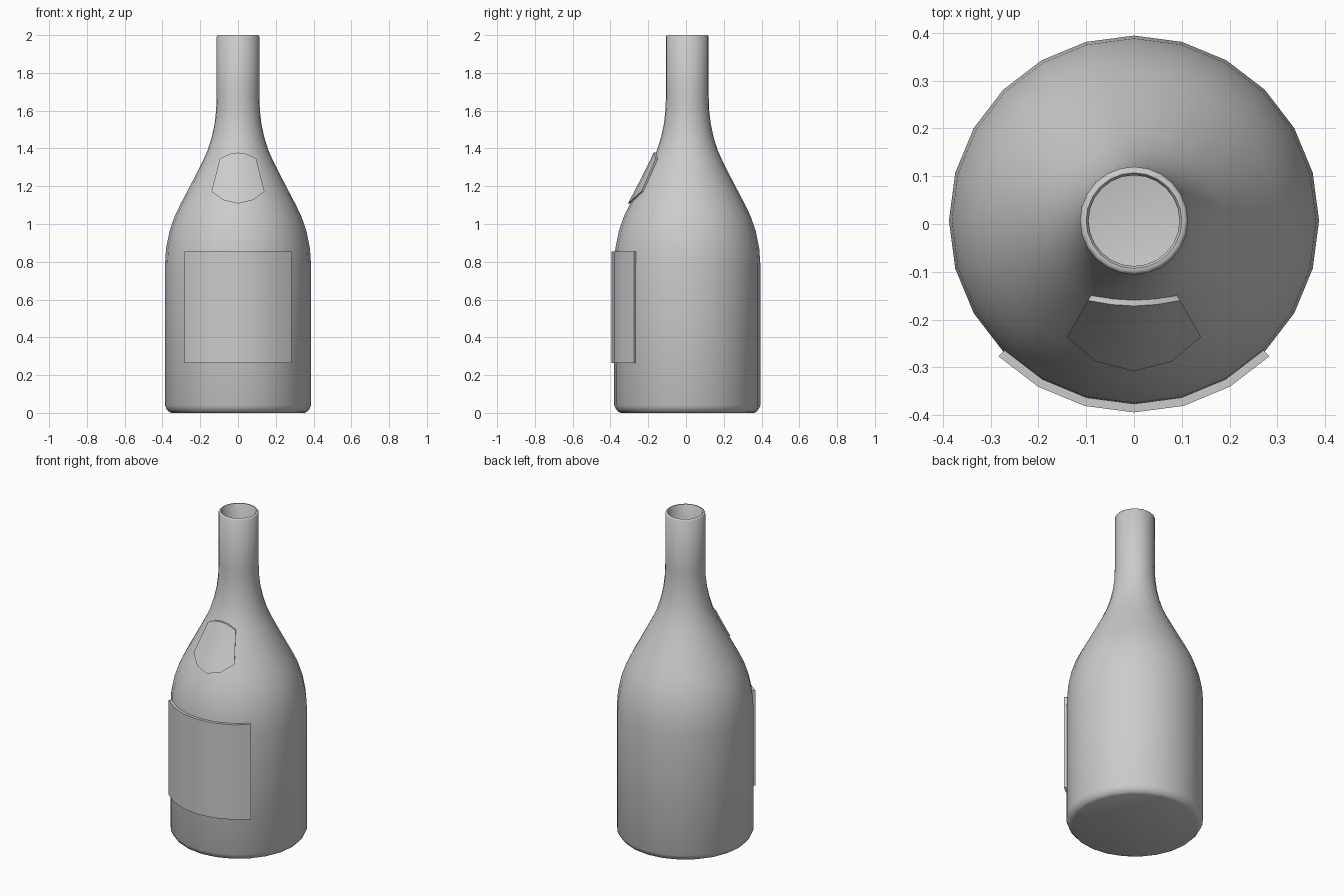
import bpy, bmesh
from math import sin, cos, pi, radians

cube = bpy.data.objects.get("Cube")
if cube:
    bpy.data.objects.remove(cube)

SIDES = 24
CENTRE_Y = 0.007

grey = bpy.data.materials.new("plain_grey")
grey.use_nodes = True
grey.diffuse_color = (0.6, 0.6, 0.6, 1)
grey.node_tree.nodes["Principled BSDF"].inputs["Base Color"].default_value = (0.6, 0.6, 0.6, 1)


def finish(name, bm, angle):
    bmesh.ops.recalc_face_normals(bm, faces=bm.faces)
    mesh = bpy.data.meshes.new(name)
    bm.to_mesh(mesh)
    bm.free()
    mesh.materials.append(grey)
    obj = bpy.data.objects.new(name, mesh)
    obj.location.y = CENTRE_Y
    bpy.context.collection.objects.link(obj)
    bpy.ops.object.select_all(action='DESELECT')
    obj.select_set(True)
    bpy.context.view_layer.objects.active = obj
    bpy.ops.object.shade_smooth_by_angle(angle=radians(angle))
    return obj


def ring(bm, r, z):
    return [bm.verts.new((r * sin(2 * pi * i / SIDES), -r * cos(2 * pi * i / SIDES), z))
            for i in range(SIDES)]


def bridge(bm, a, b, closed):
    n = len(a)
    for i in range(n if closed else n - 1):
        j = (i + 1) % n
        bm.faces.new((a[i], a[j], b[j], b[i]))


# Shoulder and neck silhouette: radius, height
shoulder = [(.387, .78), (.381, .87), (.363, .96), (.336, 1.04), (.302, 1.11),
            (.265, 1.18), (.226, 1.255), (.188, 1.33), (.161, 1.39), (.139, 1.46),
            (.124, 1.53), (.116, 1.6), (.113, 1.68)]

# Hollow bottle: outer wall, rounded lip, inner wall, floor
WALL = 0.017
outer = [(.353, 0), (.366, .006), (.378, .02), (.387, .04)] + shoulder + [(.113, 1.993), (.107, 2)]
inner = [(.1, 2), (.095, 1.993)] + [(r - WALL, z) for r, z in reversed(shoulder)]
inner += [(.387 - WALL, .04), (.353, .02)]
bm = bmesh.new()
rings = [ring(bm, r, z) for r, z in outer + inner]
for a, b in zip(rings, rings[1:]):
    bridge(bm, a, b, True)
bm.faces.new(rings[0])
bm.faces.new(rings[-1])
finish("bottle", bm, 50)


def wrapped_label(name, half_steps, rows, thickness):
    """Plate hugging the bottle facets; rows(k) lists (radius, height) up column k."""
    bm = bmesh.new()
    layers = []
    for offset in (-0.004, thickness):
        columns = []
        for k in range(-half_steps, half_steps + 1):
            a = 2 * pi * k / SIDES
            columns.append([bm.verts.new(((r + offset) * sin(a), -(r + offset) * cos(a), z))
                            for r, z in rows(abs(k))])
        for a, b in zip(columns, columns[1:]):
            bridge(bm, a, b, False)
        layers.append(columns)
    # Close the rim between both layers
    def rim(c):
        return ([col[0] for col in c] + c[-1][1:] +
                [col[-1] for col in reversed(c[:-1])] + c[0][-2:0:-1])
    bridge(bm, rim(layers[0]), rim(layers[1]), True)
    finish(name, bm, 40)


def shoulder_radius(z):
    for (r0, z0), (r1, z1) in zip(shoulder, shoulder[1:]):
        if z0 <= z <= z1:
            return r0 + (r1 - r0) * (z - z0) / (z1 - z0)
    return shoulder[0][0]


# Large front label
wrapped_label("front_label", 3, lambda k: [(.387, .265), (.387, .855)], .014)

# Tapered shoulder label with curved upper and lower edges
low, high = (1.108, 1.127, 1.173), (1.378, 1.371, 1.346)


def shoulder_rows(k):
    heights = [low[k] + (high[k] - low[k]) * t / 4 for t in range(5)]
    return [(shoulder_radius(z), z) for z in heights]


wrapped_label("shoulder_label", 2, shoulder_rows, .012)
